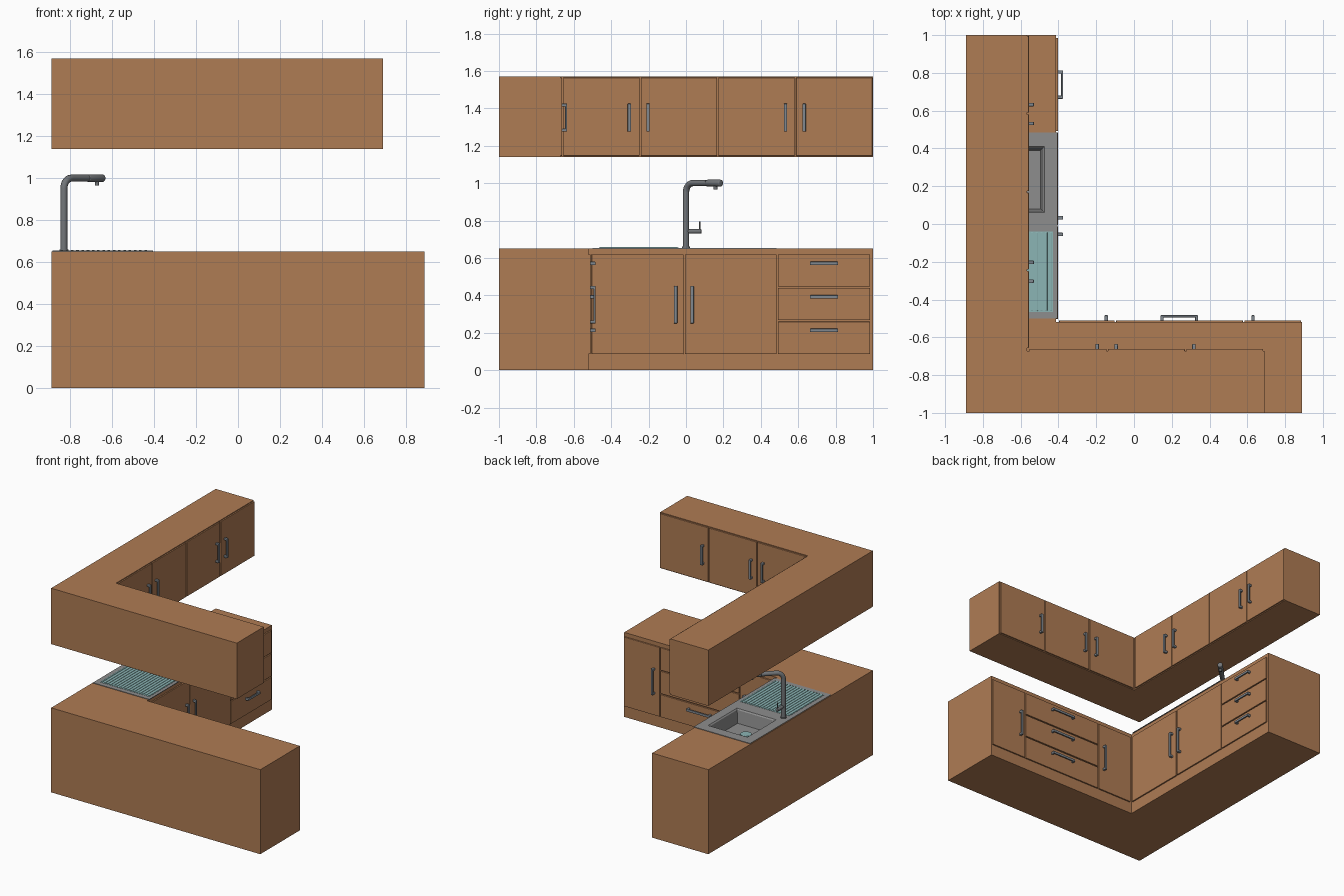
import bpy, bmesh, math
from mathutils import Vector

if "Cube" in bpy.data.objects:
    bpy.data.objects.remove(bpy.data.objects["Cube"])


def material(name, rgb):
    m = bpy.data.materials.new(name)
    m.diffuse_color = (*rgb, 1)
    m.use_nodes = True
    m.node_tree.nodes["Principled BSDF"].inputs["Base Color"].default_value = m.diffuse_color
    return m


WOOD = material("wood brown", (0.43, 0.20, 0.088))
STEEL = material("sink grey", (0.27, 0.27, 0.27))
HANDLE = material("handle grey", (0.22, 0.25, 0.28))
TAP = material("tap grey", (0.17, 0.18, 0.19))
GLASS = material("teal", (0.26, 0.46, 0.46))


def finish(bm, name, mat):
    bmesh.ops.recalc_face_normals(bm, faces=bm.faces)
    me = bpy.data.meshes.new(name)
    bm.to_mesh(me)
    bm.free()
    ob = bpy.data.objects.new(name, me)
    bpy.context.collection.objects.link(ob)
    me.materials.append(mat)
    return ob


def box(name, lo, hi, mat, bevel=0.0):
    bm = bmesh.new()
    bmesh.ops.create_cube(bm, size=1)
    for v in bm.verts:
        v.co = Vector([(a + b) / 2 + c * (b - a) for a, b, c in zip(lo, hi, v.co)])
    if bevel:
        bmesh.ops.bevel(bm, geom=bm.edges[:], offset=bevel, segments=2, profile=0.5, affect='EDGES')
    return finish(bm, name, mat)


def prism(name, pts, z0, z1, mat):
    bm = bmesh.new()
    f = bm.faces.new([bm.verts.new((x, y, z0)) for x, y in pts])
    top = bmesh.ops.extrude_face_region(bm, geom=[f])["geom"]
    for v in top:
        if isinstance(v, bmesh.types.BMVert):
            v.co.z = z1
    return finish(bm, name, mat)


def rod(name, a, b, r, mat, bevel=0.0):
    a, b = Vector(a), Vector(b)
    bm = bmesh.new()
    bmesh.ops.create_cone(bm, cap_ends=True, segments=24, radius1=r, radius2=r, depth=(b - a).length)
    if bevel:
        rim = [e for e in bm.edges if abs(e.verts[0].co.z - e.verts[1].co.z) < 1e-5]
        bmesh.ops.bevel(bm, geom=rim, offset=bevel, segments=3, profile=0.5, affect='EDGES')
    q = (b - a).to_track_quat('Z', 'Y')
    for v in bm.verts:
        v.co = q @ v.co + (a + b) / 2
    ob = finish(bm, name, mat)
    smooth(ob)
    return ob


def smooth(ob):
    bpy.ops.object.select_all(action='DESELECT')
    bpy.context.view_layer.objects.active = ob
    ob.select_set(True)
    bpy.ops.object.shade_smooth_by_angle(angle=math.radians(40))


def run_box(name, side, u, d, z, mat, bevel=0.0):
    """Box on a cabinet run: side 'A' faces +x, side 'B' faces +y."""
    lo, hi = zip(u, d, z)
    if side == 'A':
        lo, hi = (lo[1], lo[0], lo[2]), (hi[1], hi[0], hi[2])
    return box(name, lo, hi, mat, bevel)


def front(name, side, u0, u1, d, z0, z1):
    g = 0.004
    run_box(name, side, (u0 + g, u1 - g), (d - 0.004, d + 0.01), (z0 + g, z1 - g), WOOD, 0.002)


def handle(name, side, u, z, d, length, upright):
    w, h = 0.009, length / 2
    d += 0.01
    def part(n, a, b, d0, d1):
        span, cross = (a, b), (-w, w)
        us, zs = (cross, span) if upright else (span, cross)
        run_box(name + n, side, (u + us[0], u + us[1]), (d + d0, d + d1),
                (z + zs[0], z + zs[1]), HANDLE, 0.003)
    part("_bar", -h, h, 0.016, 0.027)
    part("_post_1", -h, -h + 0.016, -0.002, 0.020)
    part("_post_2", h - 0.016, h, -0.002, 0.020)


# Cabinet bodies
AX, BY = -0.412, -0.52
lower = prism("lower_cabinets", [(-0.89, -1), (0.89, -1), (0.89, BY), (AX, BY), (AX, 1), (-0.89, 1)], 0, 0.65, WOOD)
UX, UY = -0.567, -0.672
prism("upper_cabinets", [(-0.89, -1), (0.69, -1), (0.69, UY), (UX, UY), (UX, 1), (-0.89, 1)], 1.14, 1.57, WOOD)

# Opening in the worktop for the basin
cutter = box("basin_cutter", (-0.812, 0.058, 0.54), (-0.473, 0.412, 0.8), WOOD)
cutter.hide_render = True
mod = lower.modifiers.new("basin_hole", 'BOOLEAN')
mod.operation, mod.object, mod.solver = 'DIFFERENCE', cutter, 'EXACT'
bpy.context.view_layer.objects.active = lower
bpy.ops.object.modifier_apply(modifier=mod.name)
bpy.data.objects.remove(cutter)

# Lower fronts: doors and drawer stacks
Z0, Z1 = 0.083, 0.623
front("lower_door", 'A', -0.508, -0.01, AX, Z0, Z1)
front("lower_door", 'A', -0.01, 0.488, AX, Z0, Z1)
front("lower_door", 'B', -0.40, -0.098, BY, Z0, Z1)
front("lower_door", 'B', 0.58, 0.888, BY, Z0, Z1)
for side, u, d in (('A', -0.055, AX), ('A', 0.033, AX), ('B', -0.147, BY), ('B', 0.63, BY)):
    handle("lower_handle", side, u, 0.35, d, 0.20, True)
for i in range(3):
    a, b = Z0 + i * 0.18, Z0 + (i + 1) * 0.18
    front("drawer", 'A', 0.488, 0.988, AX, a, b)
    front("drawer", 'B', -0.098, 0.58, BY, a, b)
    zh = 0.213 + i * 0.179
    handle("drawer_handle", 'A', 0.738, zh, AX, 0.15, False)
    handle("drawer_handle", 'B', 0.24, zh, BY, 0.20, False)

# Upper doors
for i in range(4):
    u = -0.66 + i * 0.415
    front("upper_door", 'A', u, u + 0.415, UX, 1.142, 1.568)
for i in range(3):
    u = -0.557 + i * 0.415
    front("upper_door", 'B', u, u + 0.415, UY, 1.142, 1.568)
for u in (-0.303, -0.203, 0.532, 0.632):
    handle("upper_handle", 'A', u, 1.35, UX, 0.15, True)
for u in (-0.195, -0.095, 0.317):
    handle("upper_handle", 'B', u, 1.35, UY, 0.15, True)

# Sink: plate and basin lofted through rectangles (x0, x1, y0, y1, z)
bm = bmesh.new()
loops = []
for x0, x1, y0, y1, z in ((-0.885, -0.405, -0.50, 0.485, 0.649),
                          (-0.885, -0.405, -0.50, 0.485, 0.654),
                          (-0.810, -0.475, 0.060, 0.410, 0.654),
                          (-0.802, -0.483, 0.068, 0.402, 0.645),
                          (-0.790, -0.495, 0.080, 0.390, 0.550)):
    loops.append([bm.verts.new(p) for p in ((x0, y0, z), (x1, y0, z), (x1, y1, z), (x0, y1, z))])
for p, q in zip(loops, loops[1:]):
    for i in range(4):
        j = (i + 1) % 4
        bm.faces.new((p[i], p[j], q[j], q[i]))
bm.faces.new(loops[-1])
finish(bm, "sink", STEEL)
rod("drain", (-0.65, 0.20, 0.548), (-0.65, 0.20, 0.556), 0.04, GLASS)

# Ridged draining board
box("draining_board", (-0.85, -0.465, 0.652), (-0.43, -0.04, 0.6555), GLASS)
for i in range(17):
    x = -0.84 + i * 0.025
    box("drain_ridge", (x - 0.006, -0.46, 0.654), (x + 0.006, -0.045, 0.6585), GLASS, 0.0015)

# Tap: swept pipe turned diagonally over the basin
cu = bpy.data.curves.new("tap_pipe", 'CURVE')
cu.dimensions, cu.bevel_depth, cu.bevel_resolution, cu.use_fill_caps = '3D', 0.017, 4, True
path = [(0, 0.65)] + [(0.05 - 0.05 * math.cos(t), 0.95 + 0.05 * math.sin(t))
                      for t in [k * math.pi / 16 for k in range(9)]] + [(0.16, 1.0)]
sp = cu.splines.new('POLY')
sp.points.add(len(path) - 1)
c = math.sqrt(0.5)
for pt, (r, z) in zip(sp.points, path):
    pt.co = (-0.83 + r * c, r * c, z, 1)
pipe = bpy.data.objects.new("tap_pipe", cu)
bpy.context.collection.objects.link(pipe)
pipe.data.materials.append(TAP)
bpy.ops.object.select_all(action='DESELECT')
pipe.select_set(True)
bpy.context.view_layer.objects.active = pipe
bpy.ops.object.convert(target='MESH')
smooth(bpy.context.view_layer.objects.active)
rod("tap_head", (-0.718, 0.112, 1.0), (-0.642, 0.188, 1.0), 0.0185, TAP, 0.007)
rod("tap_nozzle", (-0.672, 0.158, 0.965), (-0.672, 0.158, 0.99), 0.010, TAP)
rod("tap_base", (-0.83, 0, 0.652), (-0.83, 0, 0.66), 0.021, TAP)
rod("tap_lever_hub", (-0.83, 0, 0.742), (-0.83, 0.082, 0.742), 0.012, TAP, 0.003)
rod("tap_lever", (-0.83, 0.073, 0.742), (-0.83, 0.073, 0.795), 0.004, TAP)
